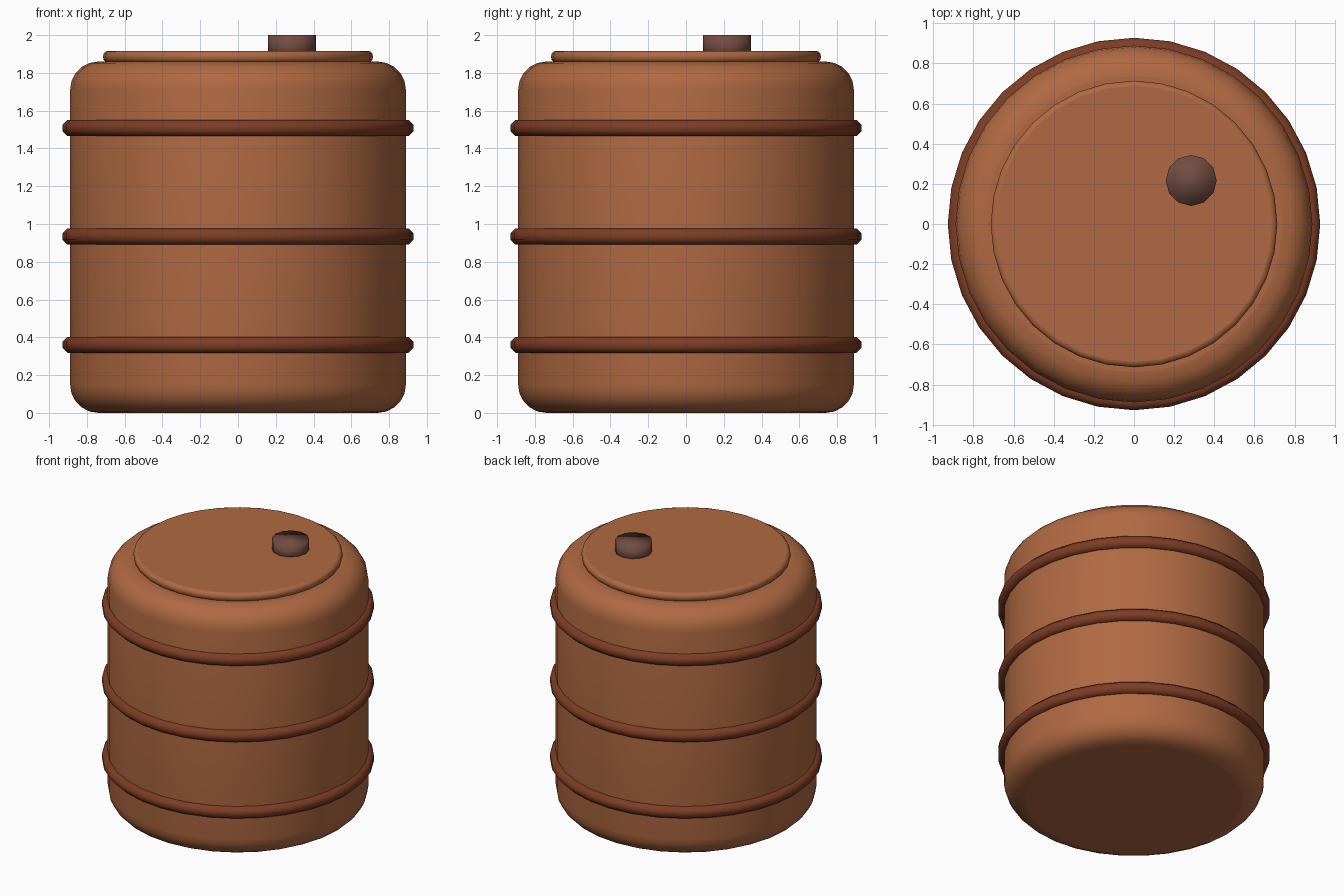
import bpy, bmesh, math

if "Cube" in bpy.data.objects:
    bpy.data.objects.remove(bpy.data.objects["Cube"])


def material(name, rgb):
    m = bpy.data.materials.new(name)
    m.diffuse_color = (*rgb, 1.0)
    m.use_nodes = True
    m.node_tree.nodes["Principled BSDF"].inputs["Base Color"].default_value = m.diffuse_color
    return m


BODY = material("orange brown", (0.434, 0.141, 0.054))
BAND = material("dark rust", (0.205, 0.046, 0.018))
PLUG = material("grey brown", (0.165, 0.072, 0.052))


def lathe(name, profile, mat, sides=32, centre=(0, 0), closed=False, flat_caps=True):
    """Turn a profile of (radius, z), listed bottom to top, around z."""
    bm = bmesh.new()
    rings = []
    for r, z in profile:
        rings.append([bm.verts.new((r * math.cos(math.tau * i / sides),
                                    r * math.sin(math.tau * i / sides), z))
                      for i in range(sides)])
    pairs = list(zip(rings, rings[1:]))
    if closed:
        pairs.append((rings[-1], rings[0]))
    for a, b in pairs:
        for i in range(sides):
            j = (i + 1) % sides
            bm.faces.new((a[i], a[j], b[j], b[i])).smooth = True
    if not closed:
        bm.faces.new(rings[0][::-1]).smooth = not flat_caps
        bm.faces.new(rings[-1]).smooth = not flat_caps
    bmesh.ops.recalc_face_normals(bm, faces=bm.faces)
    me = bpy.data.meshes.new(name)
    bm.to_mesh(me)
    bm.free()
    me.materials.append(mat)
    ob = bpy.data.objects.new(name, me)
    ob.location = (*centre, 0)
    bpy.context.collection.objects.link(ob)
    return ob


def rounded(radius, z0, z1, bevel, steps):
    """Side profile of a cylinder with rounded rims."""
    low = [(radius - bevel + bevel * math.sin(a), z0 + bevel - bevel * math.cos(a))
           for a in (math.pi / 2 * k / steps for k in range(steps + 1))]
    high = [(r, z0 + z1 - z) for r, z in reversed(low)]
    return low + high


# drum and raised lid
lathe("barrel_body", rounded(0.889, 0.0, 1.86, 0.15, 5), BODY)
lathe("barrel_lid", rounded(0.714, 1.855, 1.917, 0.026, 3), BODY)

# three hoops with an octagonal section
for label, z in (("lower", 0.36), ("middle", 0.934), ("upper", 1.508)):
    section = [(0.886 + 0.0455 * math.cos(a), z + 0.0455 * math.sin(a))
               for a in (math.tau * (k + 0.5) / 8 for k in range(8))]
    lathe(label + "_hoop", section, BAND, closed=True)

# off-centre plug, softly shaded all over
lathe("plug", [(0.127, 1.88), (0.127, 2.0)], PLUG, sides=12,
      centre=(0.285, 0.217), flat_caps=False)
